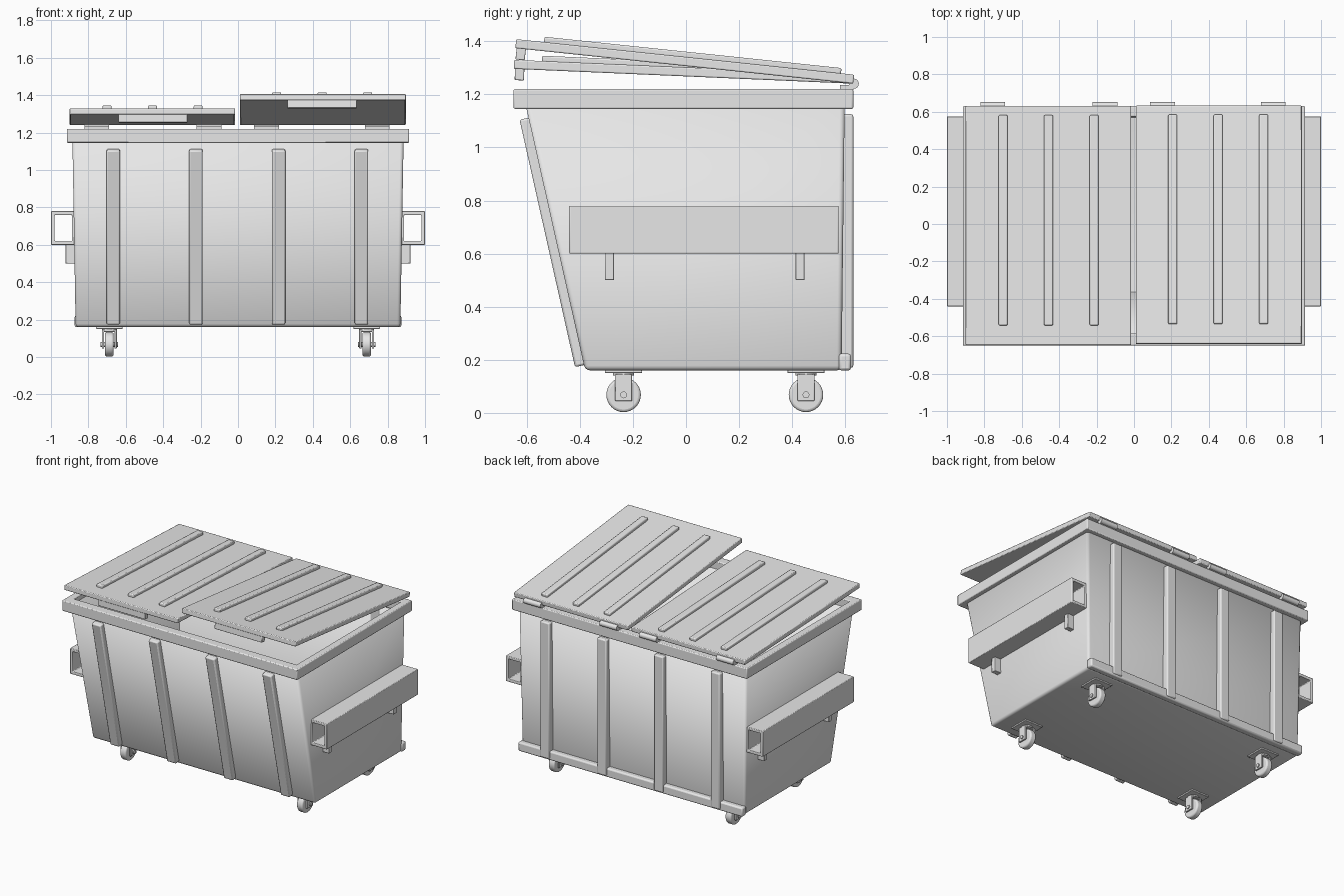
import bpy, bmesh, math
from mathutils import Matrix, Vector

if "Cube" in bpy.data.objects:
    bpy.data.objects.remove(bpy.data.objects["Cube"])

grey = bpy.data.materials.new("grey_steel")
grey.diffuse_color = (0.8, 0.8, 0.8, 1)
grey.use_nodes = True
grey.node_tree.nodes["Principled BSDF"].inputs["Base Color"].default_value = grey.diffuse_color


def finish(name, bm, bevel=0.0, segs=2, smooth=True):
    bmesh.ops.recalc_face_normals(bm, faces=bm.faces)
    me = bpy.data.meshes.new(name)
    bm.to_mesh(me)
    bm.free()
    me.materials.append(grey)
    ob = bpy.data.objects.new(name, me)
    bpy.context.collection.objects.link(ob)
    if bevel:
        m = ob.modifiers.new("bevel", 'BEVEL')
        m.width, m.segments, m.limit_method = bevel, segs, 'ANGLE'
    if smooth:
        bpy.ops.object.select_all(action='DESELECT')
        ob.select_set(True)
        bpy.context.view_layer.objects.active = ob
        bpy.ops.object.shade_smooth_by_angle(angle=math.radians(35))
    return ob


def add_box(bm, lo, hi):
    lo, hi = Vector(lo), Vector(hi)
    mat = Matrix.Translation((lo + hi) / 2) @ Matrix.Diagonal((*(hi - lo), 1))
    bmesh.ops.create_cube(bm, size=1, matrix=mat)


def boxes(name, items, bevel=0.005):
    bm = bmesh.new()
    for lo, hi in items:
        add_box(bm, lo, hi)
    return finish(name, bm, bevel)


def add_rod(bm, centre, r, length, n=24):
    mat = Matrix.Translation(centre) @ Matrix.Rotation(math.pi / 2, 4, 'Y')
    bmesh.ops.create_cone(bm, cap_ends=True, segments=n, radius1=r, radius2=r,
                          depth=length, matrix=mat)


def frame(name, outer, inner, a, b, put, bevel):
    """Rectangular ring between two rectangles, extruded from a to b."""
    bm = bmesh.new()
    rings = []
    for u0, v0, u1, v1, w in ((*outer, a), (*outer, b), (*inner, b), (*inner, a)):
        rings.append([bm.verts.new(put(u, v, w)) for u, v in
                      ((u0, v0), (u1, v0), (u1, v1), (u0, v1))])
    for i in range(4):
        p, q = rings[i], rings[(i + 1) % 4]
        for j in range(4):
            k = (j + 1) % 4
            bm.faces.new((p[j], p[k], q[k], q[j]))
    return finish(name, bm, bevel)


# Hollow container: sloped front, slight taper, open top
bm = bmesh.new()
low = [bm.verts.new((x, y, 0.16)) for x, y in
       ((-0.868, -0.38), (0.868, -0.38), (0.868, 0.586), (-0.868, 0.586))]
top = [bm.verts.new((x, y, 1.2)) for x, y in
       ((-0.886, -0.613), (0.886, -0.613), (0.886, 0.598), (-0.886, 0.598))]
bm.faces.new(low[::-1])
for i in range(4):
    j = (i + 1) % 4
    bm.faces.new((low[i], low[j], top[j], top[i]))
edges = [e for e in bm.edges if not e.is_boundary]
bmesh.ops.bevel(bm, geom=edges, offset=0.018, segments=3, profile=0.5, affect='EDGES')
body = finish("container_body", bm)
sol = body.modifiers.new("wall", 'SOLIDIFY')
sol.thickness, sol.offset = 0.02, -1

# Rim around the opening
frame("top_rim", (-0.915, -0.65, 0.915, 0.63), (-0.866, -0.585, 0.866, 0.575),
      1.145, 1.22, lambda u, v, w: (u, v, w), 0.006)

# Stiffening ribs, sloped in front and upright at the back
RIBS = (-0.667, -0.225, 0.217, 0.66)
bm = bmesh.new()
for x in RIBS:
    add_box(bm, (x - 0.036, -0.035, 0), (x + 0.036, 0.015, 0.955))
tilt = math.atan2(0.233, 1.04)
bm.transform(Matrix.Translation((0, -0.384, 0.18)) @ Matrix.Rotation(tilt, 4, 'X'))
finish("front_ribs", bm, 0.008)
boxes("back_ribs", [((x - 0.036, 0.575, 0.17), (x + 0.036, 0.63, 1.125)) for x in RIBS], 0.008)
boxes("back_bottom_rail", [((-0.873, 0.575, 0.16), (0.873, 0.622, 0.223))], 0.01)

for s, side in ((-1, "left"), (1, "right")):
    # Open fork pocket with two brackets
    frame(side + "_fork_pocket", (0.868, 0.6, 1.0, 0.78), (0.888, 0.62, 0.98, 0.76),
          -0.44, 0.575, lambda u, v, w: (s * u, w, v), 0.004)
    bm = bmesh.new()
    for y in (-0.288, 0.43):
        x0, x1 = sorted((s * 0.86, s * 0.922))
        add_box(bm, (x0, y - 0.017, 0.5), (x1, y + 0.017, 0.605))
    finish(side + "_pocket_brackets", bm, 0.003)

    # Casters
    for y, end in ((-0.235, "front"), (0.452, "back")):
        x = s * 0.688
        tag = f"{end}_{side}_caster_"
        bm = bmesh.new()
        add_rod(bm, (x, y, 0.068), 0.065, 0.046, 32)
        finish(tag + "wheel", bm, 0.01, 3)
        bm = bmesh.new()
        for d in (-1, 1):
            c = x + d * 0.034
            add_box(bm, (c - 0.006, y - 0.032, 0.045), (c + 0.006, y + 0.032, 0.143))
        add_box(bm, (x - 0.04, y - 0.032, 0.135), (x + 0.04, y + 0.032, 0.147))
        finish(tag + "fork", bm, 0.003)
        bm = bmesh.new()
        add_rod(bm, (x, y, 0.068), 0.013, 0.094, 12)
        finish(tag + "axle", bm)
        boxes(tag + "plate", [((x - 0.07, y - 0.07, 0.15), (x + 0.07, y + 0.07, 0.162))], 0.003)
        bm = bmesh.new()
        bmesh.ops.create_cone(bm, cap_ends=True, segments=20, radius1=0.04, radius2=0.04,
                              depth=0.012, matrix=Matrix.Translation((x, y, 0.147)))
        finish(tag + "swivel", bm)

# Lids raised at the front: name, x range, angle, ridge positions, handle range, hinges
LIDS = (("left", -0.9, -0.016, 2.5, (-0.7, -0.457, -0.213), (-0.64, -0.27), (-0.755, -0.155)),
        ("right", 0.01, 0.897, 6.0, (0.207, 0.45, 0.693), (0.265, 0.635), (0.152, 0.745)))
for name, x0, x1, deg, ridges, (h0, h1), hinges in LIDS:
    pose = Matrix.Translation((0, 0.63, 1.24)) @ Matrix.Rotation(-math.radians(deg), 4, 'X')
    lid = boxes(name + "_lid", [((x0, -1.28, 0), (x1, 0, 0.034))], 0.005)
    strips = boxes(name + "_lid_ridges", [((x - 0.024, -1.175, 0.03), (x + 0.024, -0.05, 0.054))
                                          for x in ridges], 0.006)
    handle = boxes(name + "_lid_handle", [((h0, -1.275, -0.042), (h1, -1.24, 0.005))], 0.004)
    for ob in (lid, strips, handle):
        ob.matrix_world = pose
    # Hinge barrels with leaves
    bm = bmesh.new()
    for x in hinges:
        add_rod(bm, (x, 0.632, 1.24), 0.019, 0.132, 20)
        add_box(bm, (x - 0.066, 0.58, 1.218), (x + 0.066, 0.632, 1.236))
    finish(name + "_lid_hinges", bm)
